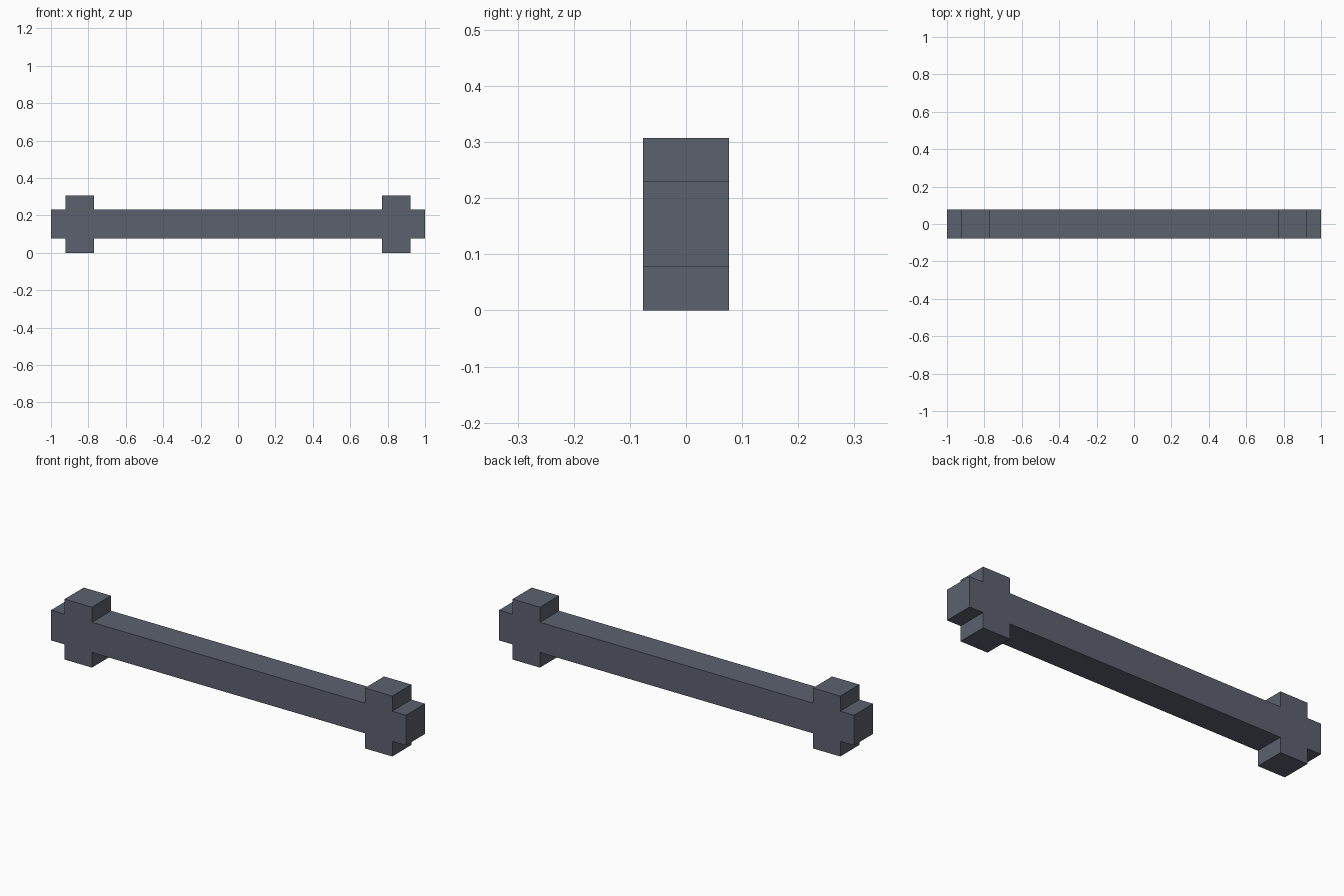
import bpy
import bmesh

if "Cube" in bpy.data.objects:
    bpy.data.objects.remove(bpy.data.objects["Cube"], do_unlink=True)

U = 1 / 13  # grid module: the bar is 26 modules long, 4 high, 2 deep

# Slate grey material
slate = bpy.data.materials.new("slate grey")
slate.use_nodes = True
colour = (0.107, 0.120, 0.156, 1.0)
slate.diffuse_color = colour
bsdf = next(n for n in slate.node_tree.nodes if n.type == 'BSDF_PRINCIPLED')
bsdf.inputs["Base Color"].default_value = colour

# Upper right quarter of the side outline (x, height above the axis), in modules
quarter = [(13, 1), (12, 1), (12, 2), (10, 2), (10, 1)]
top = quarter + [(-x, z) for x, z in reversed(quarter)]
outline = top + [(-x, -z) for x, z in top]

# Bar with a cross-shaped block at each end, extruded front to back
bm = bmesh.new()
face = bm.faces.new([bm.verts.new((x * U, -U, (z + 2) * U)) for x, z in outline])
side = bmesh.ops.extrude_face_region(bm, geom=[face])
verts = [v for v in side["geom"] if isinstance(v, bmesh.types.BMVert)]
bmesh.ops.translate(bm, verts=verts, vec=(0, 2 * U, 0))
bmesh.ops.recalc_face_normals(bm, faces=bm.faces)

mesh = bpy.data.meshes.new("cross_ended_bar")
bm.to_mesh(mesh)
bm.free()
mesh.materials.append(slate)
bar = bpy.data.objects.new("cross_ended_bar", mesh)
bpy.context.collection.objects.link(bar)
